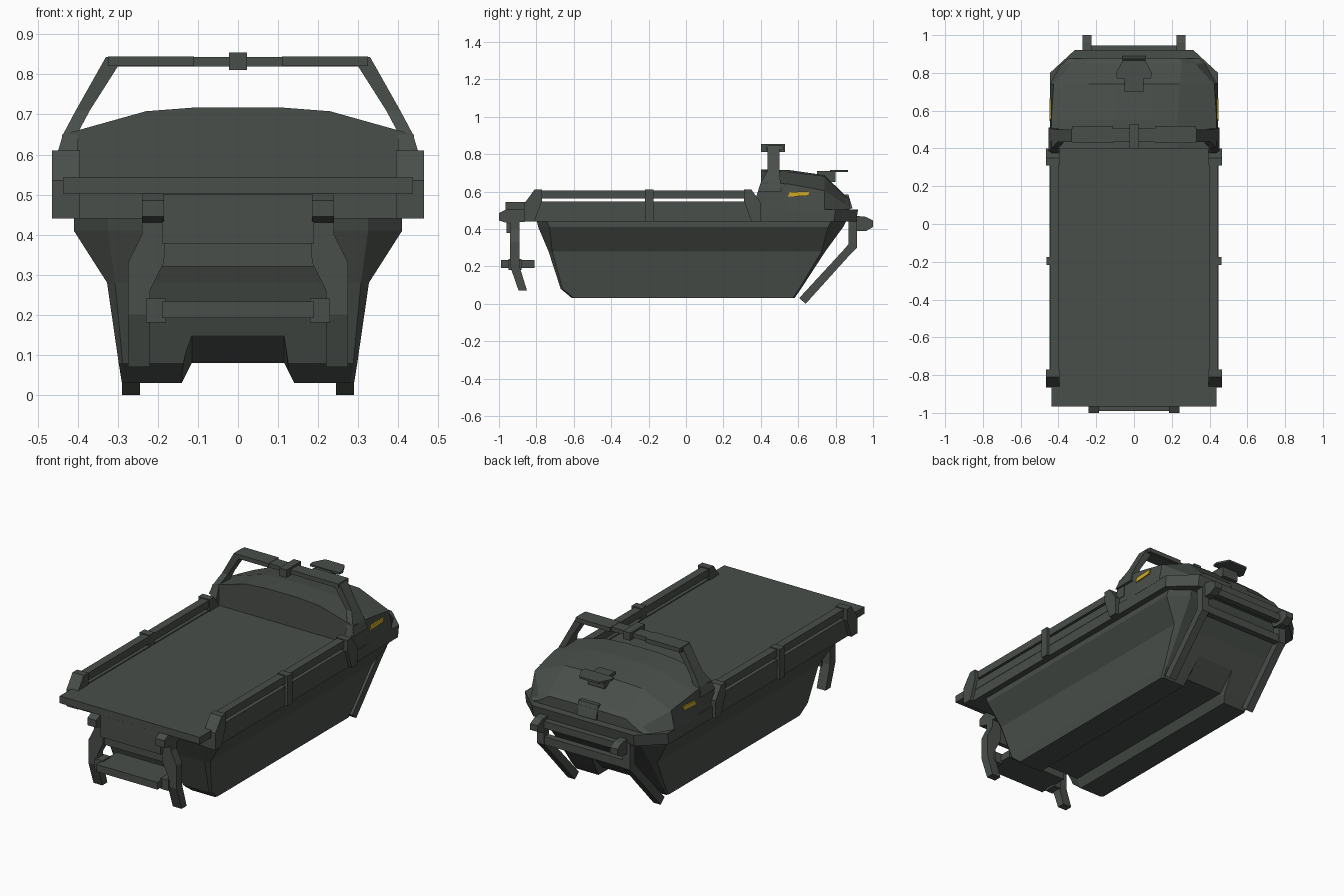
import bpy, bmesh


def material(name, rgb):
    m = bpy.data.materials.new(name)
    m.diffuse_color = (*rgb, 1)
    return m


GREEN = material("dark grey green", (0.067, 0.077, 0.068))
YELLOW = material("yellow", (0.62, 0.40, 0.02))


def loft(name, rings, mirror=False, mat=GREEN):
    """Skin a list of equal-length rings of 3D points, capped at both ends."""
    bm = bmesh.new()
    vs = [[bm.verts.new(p) for p in r] for r in rings]
    n = len(rings[0])
    for a, b in zip(vs, vs[1:]):
        for i in range(n):
            j = (i + 1) % n
            bm.faces.new((a[i], a[j], b[j], b[i]))
    bm.faces.new(vs[0])
    bm.faces.new(vs[-1])
    bmesh.ops.recalc_face_normals(bm, faces=bm.faces)
    me = bpy.data.meshes.new(name)
    bm.to_mesh(me)
    bm.free()
    me.materials.append(mat)
    ob = bpy.data.objects.new(name, me)
    bpy.context.collection.objects.link(ob)
    if mirror:
        ob.modifiers.new("mirror", 'MIRROR')
    return ob


def box(name, x0, x1, y0, y1, z0, z1, mirror=False, mat=GREEN):
    return loft(name, [[(x0, y0, z), (x1, y0, z), (x1, y1, z), (x0, y1, z)]
                       for z in (z0, z1)], mirror, mat)


def side_profile(name, pts, x0, x1, mirror=True):
    """Extrude a (y, z) outline along x."""
    return loft(name, [[(x, y, z) for y, z in pts] for x in (x0, x1)], mirror)


def plan_ring(z, hx, y0, y1, cf, cr):
    """Rectangle in plan with cut corners; cf and cr are (dx, dy) cuts."""
    return [(-hx + cf[0], y0, z), (hx - cf[0], y0, z), (hx, y0 + cf[1], z),
            (hx, y1 - cr[1], z), (hx - cr[0], y1, z), (-hx + cr[0], y1, z),
            (-hx, y1 - cr[1], z), (-hx, y0 + cf[1], z)]


def tapered(name, levels, mirror=True):
    """Strut from rectangles (z, x0, x1, y0, y1)."""
    return loft(name, [[(a, c, z), (b, c, z), (b, d, z), (a, d, z)]
                       for z, a, b, c, d in levels], mirror)


# hull with a central tunnel cut along the bottom
hull = loft("hull", [
    plan_ring(0.03, 0.29, -0.61, 0.58, (0.01, 0.01), (0.01, 0.01)),
    plan_ring(0.08, 0.298, -0.67, 0.615, (0.01, 0.01), (0.01, 0.01)),
    plan_ring(0.28, 0.327, -0.735, 0.745, (0.02, 0.02), (0.03, 0.02)),
    plan_ring(0.41, 0.41, -0.79, 0.84, (0.085, 0.06), (0.10, 0.08)),
    plan_ring(0.45, 0.41, -0.80, 0.86, (0.085, 0.05), (0.10, 0.08))])
cutter = loft("tunnel_cutter", [
    [(-0.15, y, 0.01), (0.15, y, 0.01), (0.115, y, z), (-0.115, y, z)]
    for y, z in ((-0.73, 0.18), (-0.61, 0.08), (0.58, 0.08), (0.70, 0.20))])
cutter.hide_render = True
cutter.hide_viewport = True
cutter.display_type = 'WIRE'
cut = hull.modifiers.new("tunnel", 'BOOLEAN')
cut.object = cutter
cut.solver = 'EXACT'

# rim around the hull and flat cargo deck
loft("rim", [plan_ring(z, 0.445, -0.86, y1, (0.005, 0.005), (0.13, 0.12))
             for z, y1 in ((0.44, 0.91), (0.505, 0.92))])
box("deck", -0.437, 0.437, -0.965, 0.41, 0.503, 0.543)

# side rails and posts
box("upper_rail", 0.40, 0.445, -0.80, 0.35, 0.563, 0.605, True)
box("lower_rail", 0.40, 0.447, -0.82, 0.37, 0.50, 0.548, True)
box("middle_post", 0.40, 0.462, -0.218, -0.175, 0.44, 0.61, True)
side_profile("front_post", [(-0.865, 0.44), (-0.865, 0.535), (-0.81, 0.61),
                            (-0.77, 0.61), (-0.77, 0.55), (-0.81, 0.44)], 0.395, 0.465)
side_profile("rear_post", [(0.35, 0.44), (0.31, 0.55), (0.31, 0.61),
                           (0.35, 0.61), (0.40, 0.54), (0.40, 0.44)], 0.395, 0.465)

# cabin lofted along y: lower edge, shoulder and roof edge per section
sections = [(0.40, (0.437, 0.50), (0.437, 0.65), (0.23, 0.708), 0.718),
            (0.55, (0.446, 0.50), (0.438, 0.64), (0.23, 0.705), 0.715),
            (0.74, (0.446, 0.50), (0.425, 0.605), (0.24, 0.682), 0.688),
            (0.85, (0.385, 0.50), (0.325, 0.53), (0.255, 0.575), 0.58),
            (0.875, (0.36, 0.50), (0.305, 0.52), (0.24, 0.56), 0.562)]
loft("cabin", [[(-b[0], y, b[1]), (b[0], y, b[1]), (s[0], y, s[1]), (r[0], y, r[1]),
                (0.1, y, top), (-0.1, y, top), (-r[0], y, r[1]), (-s[0], y, s[1])]
               for y, b, s, r, top in sections])
side_profile("cabin_buttress", [(0.365, 0.54), (0.40, 0.65), (0.44, 0.65), (0.44, 0.54)],
             0.40, 0.44)

# roof visor plate and rear hatch
loft("roof_visor", [[(-0.09, 0.77, z), (0.09, 0.77, z), (0.095, 0.80, z),
                     (0.06, 0.865, z), (-0.06, 0.865, z), (-0.095, 0.80, z)]
                    for z in (0.705, 0.716)])
box("visor_mount", -0.05, 0.05, 0.70, 0.80, 0.65, 0.71)
side_profile("rear_hatch", [(0.84, 0.50), (0.84, 0.585), (0.868, 0.585), (0.89, 0.51)],
             -0.06, 0.06, False)

# yellow side markers
loft("side_marker", [[(x, 0.545, 0.572), (x, 0.655, 0.578), (x, 0.665, 0.602), (x, 0.555, 0.597)]
                     for x in (0.440, 0.4475)], True, YELLOW)

# roll bar over the cabin
loft("roll_bar_leg", [
    [(0.452, 0.385, 0.60), (0.452, 0.51, 0.60), (0.415, 0.51, 0.60), (0.415, 0.385, 0.60)],
    [(0.437, 0.40, 0.65), (0.437, 0.505, 0.65), (0.402, 0.505, 0.65), (0.402, 0.40, 0.65)],
    [(0.405, 0.435, 0.71), (0.405, 0.50, 0.71), (0.370, 0.50, 0.71), (0.370, 0.435, 0.71)],
    [(0.33, 0.435, 0.843), (0.33, 0.50, 0.843), (0.30, 0.50, 0.82), (0.30, 0.435, 0.82)]], True)
box("roll_bar_top", -0.33, 0.33, 0.435, 0.505, 0.82, 0.843)
box("roll_bar_sleeve", 0.11, 0.325, 0.43, 0.52, 0.821, 0.845, True)
box("roll_bar_block", -0.023, 0.023, 0.40, 0.53, 0.811, 0.855)

# front ladder with arms, legs, panel and step
side_profile("front_arm", [(-1.0, 0.445), (-1.0, 0.485), (-0.96, 0.505), (-0.85, 0.505),
                           (-0.85, 0.44), (-0.95, 0.43)], 0.185, 0.24)
tapered("front_ladder_leg", [
    (0.45, 0.185, 0.24, -0.94, -0.89), (0.40, 0.18, 0.24, -0.94, -0.89),
    (0.33, 0.185, 0.275, -0.94, -0.89), (0.26, 0.22, 0.275, -0.94, -0.89),
    (0.20, 0.22, 0.275, -0.94, -0.89), (0.07, 0.22, 0.275, -0.895, -0.85)])
box("front_panel", -0.19, 0.19, -0.925, -0.90, 0.32, 0.41)
box("front_cross_beam", -0.19, 0.19, -0.96, -0.90, 0.378, 0.50)
box("step", -0.19, 0.19, -0.99, -0.81, 0.192, 0.233)
box("step_bracket", 0.18, 0.23, -0.95, -0.88, 0.18, 0.24, True)

# rear frame with bumper ends, cross bars and slanted legs
side_profile("rear_bumper_end", [(0.88, 0.40), (0.88, 0.45), (0.91, 0.47), (0.96, 0.465),
                                 (1.0, 0.445), (1.0, 0.41), (0.96, 0.388), (0.91, 0.388)],
             0.225, 0.272)
box("rear_bumper_bar", -0.23, 0.23, 0.91, 0.945, 0.41, 0.45)
box("rear_cross_bar", -0.29, 0.29, 0.875, 0.912, 0.30, 0.345)
side_profile("rear_frame_leg", [(0.87, 0.45), (0.915, 0.45), (0.915, 0.30), (0.87, 0.255),
                                (0.64, 0.0), (0.605, 0.03), (0.84, 0.285), (0.87, 0.32)],
             0.245, 0.29)
